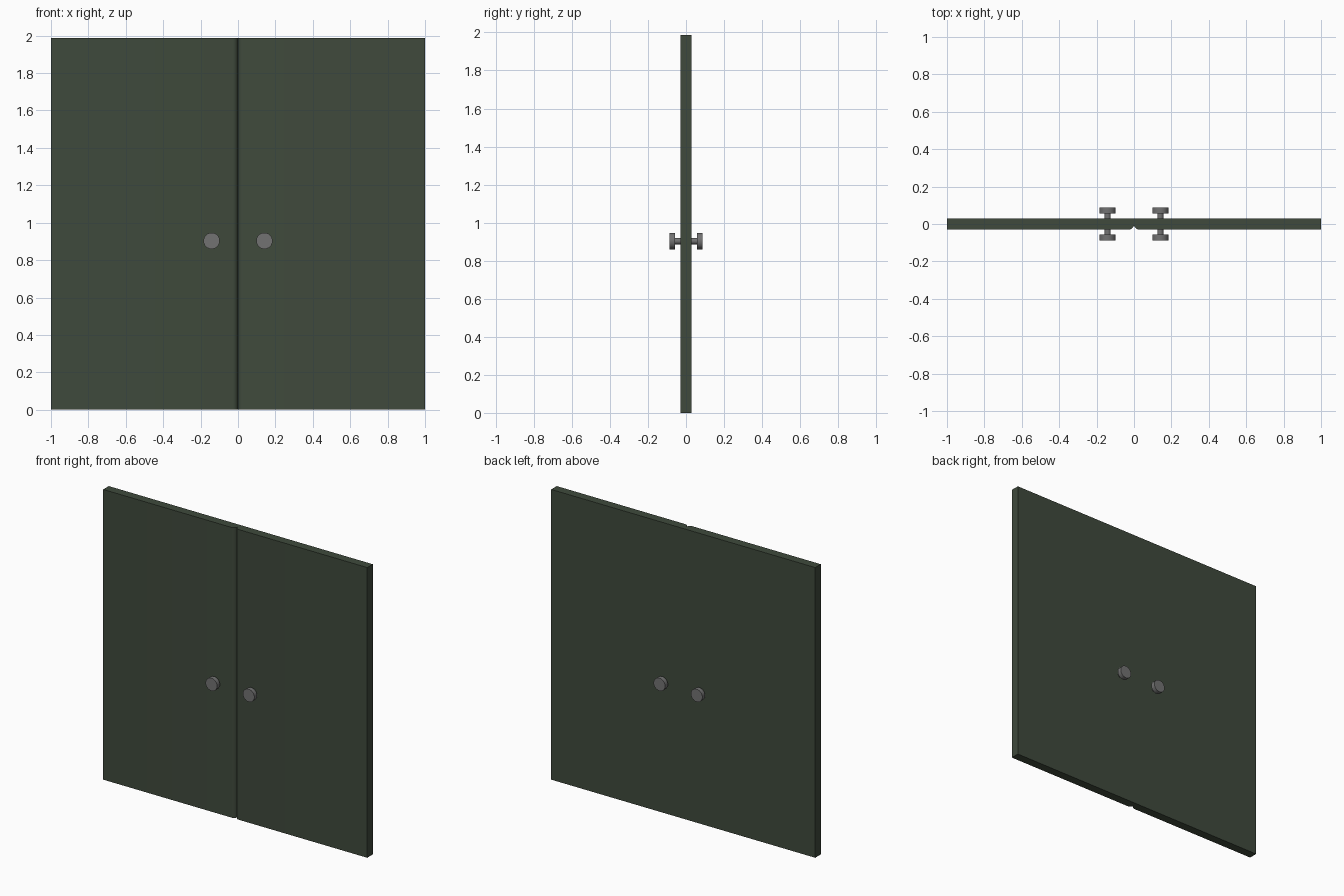
import bpy, bmesh, math
from mathutils import Matrix

if "Cube" in bpy.data.objects:
    bpy.data.objects.remove(bpy.data.objects["Cube"])


def material(name, rgb):
    m = bpy.data.materials.new(name)
    m.diffuse_color = (*rgb, 1)
    m.use_nodes = True
    m.node_tree.nodes["Principled BSDF"].inputs["Base Color"].default_value = m.diffuse_color
    return m


GREEN = material("dark green paint", (0.050, 0.068, 0.045))
GREY = material("grey metal", (0.17, 0.17, 0.17))
HEIGHT, HALF, R = 1.987, 0.03, 0.028
KNOB_X, KNOB_Z = 0.141, 0.903


def finish(name, bm, mat):
    bmesh.ops.recalc_face_normals(bm, faces=bm.faces)
    me = bpy.data.meshes.new(name)
    bm.to_mesh(me)
    bm.free()
    me.materials.append(mat)
    ob = bpy.data.objects.new(name, me)
    bpy.context.collection.objects.link(ob)
    bpy.ops.object.select_all(action='DESELECT')
    ob.select_set(True)
    bpy.context.view_layer.objects.active = ob
    bpy.ops.object.shade_smooth_by_angle(angle=math.radians(32))


def door(name, side):
    # plan outline with a rounded front edge where the two doors meet
    pts = [(1, -HALF), (1, HALF), (0, HALF)]
    for i in range(7):
        a = math.pi / 2 * i / 6
        pts.append((R - R * math.cos(a), -HALF + R - R * math.sin(a)))
    bm = bmesh.new()
    face = bm.faces.new([bm.verts.new((side * x, y, 0)) for x, y in pts])
    ext = bmesh.ops.extrude_face_region(bm, geom=[face])
    top = [v for v in ext["geom"] if isinstance(v, bmesh.types.BMVert)]
    bmesh.ops.translate(bm, verts=top, vec=(0, 0, HEIGHT))
    finish(name, bm, GREEN)


def cylinder_y(bm, x, y0, y1, radius):
    mat = (Matrix.Translation((x, (y0 + y1) / 2, KNOB_Z))
           @ Matrix.Rotation(math.pi / 2, 4, 'X')
           @ Matrix.Rotation(math.pi / 16, 4, 'Z'))
    bmesh.ops.create_cone(bm, cap_ends=True, segments=16, radius1=radius,
                          radius2=radius, depth=y1 - y0, matrix=mat)


for label, s in (("left", -1), ("right", 1)):
    door(label + "_door", s)
    # short stem and disc knob on both faces of the door
    for face, d in (("front", -1), ("back", 1)):
        bm = bmesh.new()
        cylinder_y(bm, s * KNOB_X, *sorted((d * 0.02, d * 0.06)), 0.017)
        cylinder_y(bm, s * KNOB_X, *sorted((d * 0.057, d * 0.087)), 0.044)
        finish(f"{label}_{face}_knob", bm, GREY)
